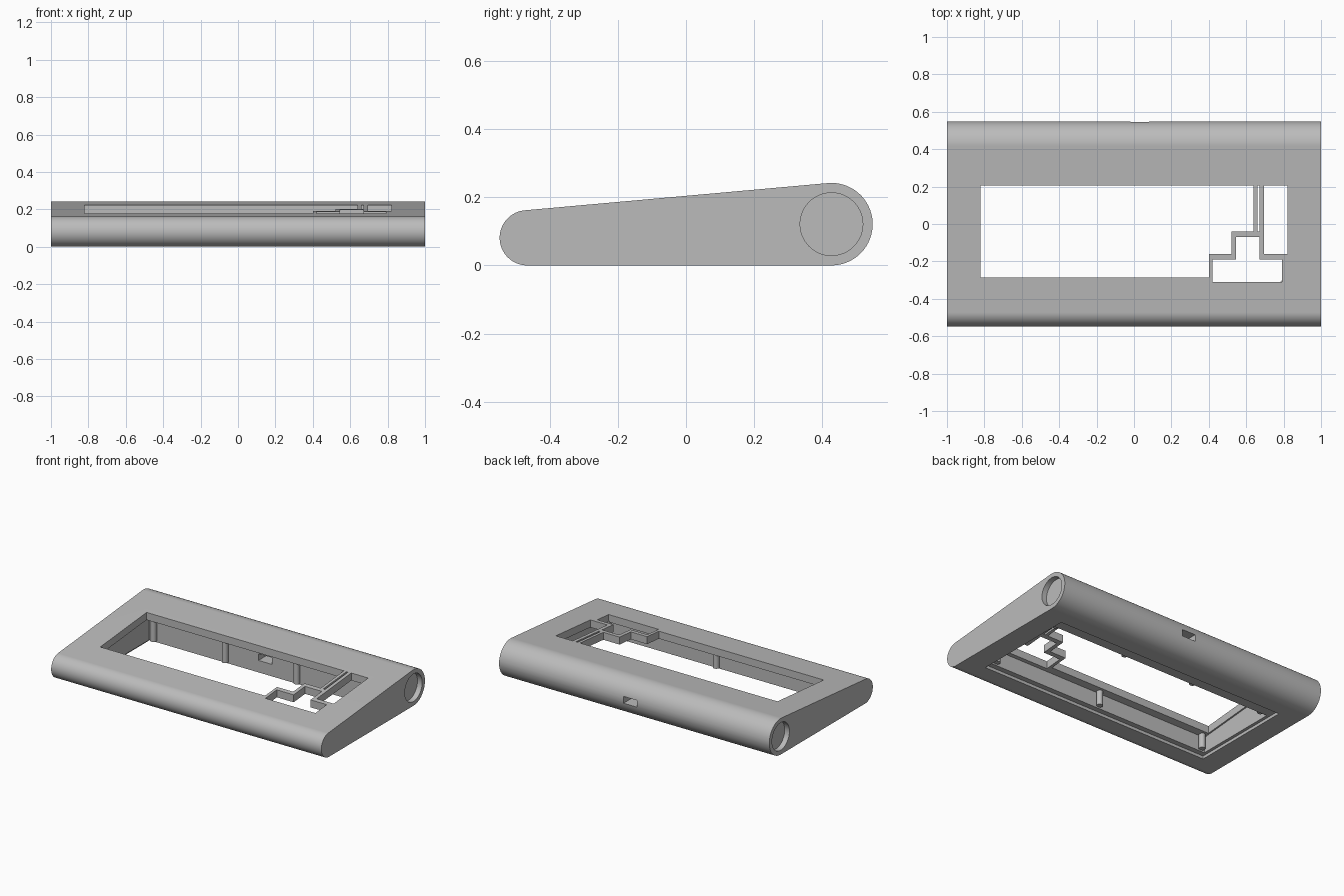
import bpy, bmesh, math
from mathutils import Vector

if "Cube" in bpy.data.objects:
    bpy.data.objects.remove(bpy.data.objects["Cube"], do_unlink=True)

grey = bpy.data.materials.new("plain grey")
grey.use_nodes = True
grey.diffuse_color = (0.5, 0.5, 0.5, 1)
grey.node_tree.nodes["Principled BSDF"].inputs["Base Color"].default_value = (0.5, 0.5, 0.5, 1)

# Wedge profile: two round edges joined by tangent lines
R_FRONT, R_BACK = 0.081, 0.121
Y_FRONT, Y_BACK = -0.466, 0.427
TILT = 2 * math.atan2(R_BACK - R_FRONT, Y_BACK - Y_FRONT)
PLATE = 0.05


def top_z(y):
    return R_FRONT + R_FRONT / math.cos(TILT) + math.tan(TILT) * (y - Y_FRONT)


def arc(y, r, start, end, steps=32):
    angles = [start + (end - start) * i / steps for i in range(steps + 1)]
    return [(y + r * math.cos(a), r + r * math.sin(a)) for a in angles]


def prism(name, points, offset):
    """Solid from a polygon swept along an offset."""
    bm = bmesh.new()
    face = bm.faces.new([bm.verts.new(p) for p in points])
    swept = bmesh.ops.extrude_face_region(bm, geom=[face])["geom"]
    verts = [g for g in swept if isinstance(g, bmesh.types.BMVert)]
    bmesh.ops.translate(bm, vec=Vector(offset), verts=verts)
    bmesh.ops.recalc_face_normals(bm, faces=bm.faces)
    mesh = bpy.data.meshes.new(name)
    bm.to_mesh(mesh)
    bm.free()
    mesh.materials.append(grey)
    obj = bpy.data.objects.new(name, mesh)
    bpy.context.collection.objects.link(obj)
    return obj


def side_prism(name, profile, x0, x1):
    return prism(name, [(x0, y, z) for y, z in profile], (x1 - x0, 0, 0))


def rect(a0, a1, b0, b1):
    return [(a0, b0), (a1, b0), (a1, b1), (a0, b1)]


def activate(obj):
    bpy.ops.object.select_all(action='DESELECT')
    obj.select_set(True)
    bpy.context.view_layer.objects.active = obj


def cut(target, cutter):
    cutter.hide_render = True
    mod = target.modifiers.new("cut", 'BOOLEAN')
    mod.operation = 'DIFFERENCE'
    mod.solver = 'EXACT'
    mod.object = cutter
    activate(target)
    bpy.ops.object.modifier_apply(modifier=mod.name)
    bpy.data.objects.remove(cutter, do_unlink=True)


# Case body
up = math.pi / 2 + TILT
profile = arc(Y_BACK, R_BACK, -math.pi / 2, up) + arc(Y_FRONT, R_FRONT, up, 1.5 * math.pi)
case = side_prism("keyboard_case", profile, -1, 1)

# Hollow underside with a shallow step for a base cover
Y0, Y1 = -0.335, 0.245
hollow = [(Y0, -0.1), (Y1, -0.1), (Y1, top_z(Y1) - PLATE), (Y0, top_z(Y0) - PLATE)]
cut(case, side_prism("hollow_cutter", hollow, -0.83, 0.83))
cut(case, side_prism("cover_cutter", rect(-0.37, 0.335, -0.1, 0.02), -0.85, 0.85))

# Key openings through the top plate
openings = [
    [(-0.82, 0.205), (0.64, 0.205), (0.64, -0.04), (0.52, -0.04),
     (0.52, -0.16), (0.4, -0.16), (0.4, -0.285), (-0.82, -0.285)],
    [(0.42, -0.19), (0.545, -0.19), (0.545, -0.07), (0.67, -0.07),
     (0.67, -0.19), (0.79, -0.19), (0.79, -0.31), (0.42, -0.31)],
    rect(0.66, 0.672, -0.04, 0.205),
    rect(0.695, 0.82, -0.16, 0.205),
]
for points in openings:
    cut(case, prism("key_cutter", [(x, y, 0.05) for x, y in points], (0, 0, 0.4)))

# Cable port through the back wall
cut(case, prism("port_cutter", [(x, 0.2, z) for x, z in rect(-0.02, 0.08, 0.1, 0.145)], (0, 0.5, 0)))

# Round recess in each end
disc = arc(Y_BACK, 0.092, 0, 2 * math.pi, 64)[:-1]
disc = [(y, z + R_BACK - 0.092) for y, z in disc]
for side in (-1, 1):
    cut(case, side_prism("end_cutter", disc, side * 0.965, side * 1.1))

activate(case)
bpy.ops.object.shade_smooth_by_angle(angle=math.radians(30))
weighted = case.modifiers.new("even shading", 'WEIGHTED_NORMAL')
weighted.keep_sharp = True


# Screw posts against the inner walls
def post(name, x, y, r=0.02):
    ring = [(x + r * math.cos(i * math.pi / 12), y + r * math.sin(i * math.pi / 12), 0.03)
            for i in range(24)]
    obj = prism(name, ring, (0, 0, top_z(y) - PLATE * 0.8 - 0.03))
    activate(obj)
    bpy.ops.object.shade_smooth_by_angle(angle=math.radians(30))


for x in (-0.8, 0, 0.8):
    post("front_post", x, Y0 + 0.015)
for x in (-0.79, -0.26, 0.27, 0.8):
    post("back_post", x, Y1 - 0.01)
